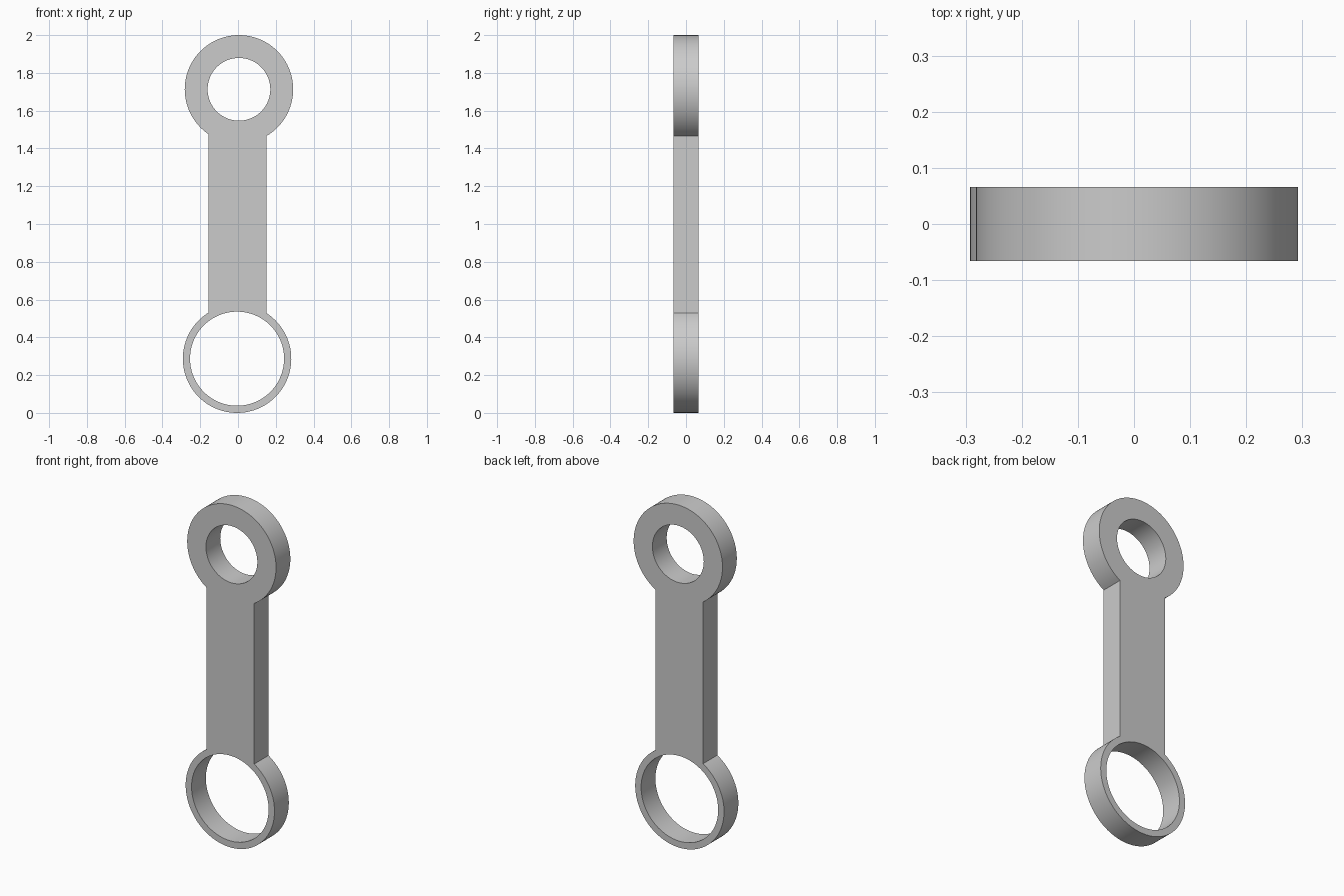
import bpy
from math import asin, cos, sin, pi, radians

cube = bpy.data.objects.get("Cube")
if cube:
    bpy.data.objects.remove(cube, do_unlink=True)

HALF_DEPTH = 0.066
RING_R = 0.287
TOP, BOTTOM = (0.005, 1.713), (-0.005, 0.287)   # ring centres (x, z)
SHAFT_L, SHAFT_R = -0.156, 0.151

# Plain grey
grey = bpy.data.materials.new("grey")
grey.use_nodes = True
colour = (0.6, 0.6, 0.6, 1)
grey.diffuse_color = colour
grey.node_tree.nodes["Principled BSDF"].inputs["Base Color"].default_value = colour


def arc(centre, radius, start, end, steps=96):
    """Points along an arc, angles measured from +x towards +z."""
    angles = [start + (end - start) * i / steps for i in range(steps + 1)]
    return [(centre[0] + radius * cos(a), centre[1] + radius * sin(a)) for a in angles]


def circle(centre, radius):
    return arc(centre, radius, 0, 2 * pi)[:-1]


def off_axis(x, centre):
    """Angle from the vertical where a ring meets a shaft side."""
    return asin((x - centre[0]) / RING_R)


# Outline: upper ring, shaft sides and lower ring in one loop
outline = arc(TOP, RING_R, -pi / 2 + off_axis(SHAFT_R, TOP),
              3 * pi / 2 + off_axis(SHAFT_L, TOP))
outline += arc(BOTTOM, RING_R, pi / 2 - off_axis(SHAFT_L, BOTTOM),
               5 * pi / 2 - off_axis(SHAFT_R, BOTTOM))

# Filled profile with two holes, extruded to thickness
curve = bpy.data.curves.new("link_profile", "CURVE")
curve.dimensions = "2D"
curve.fill_mode = "BOTH"
curve.extrude = HALF_DEPTH
for loop in (outline, circle(TOP, 0.166), circle(BOTTOM, 0.249)):
    spline = curve.splines.new("POLY")
    spline.points.add(len(loop) - 1)
    for point, (x, z) in zip(spline.points, loop):
        point.co = (x, z, 0, 1)
    spline.use_cyclic_u = True
curve.materials.append(grey)

link = bpy.data.objects.new("connecting_link", curve)
link.rotation_euler.x = pi / 2
bpy.context.collection.objects.link(link)

# Turn into a clean welded mesh with sharp rims
bpy.ops.object.select_all(action="DESELECT")
link.select_set(True)
bpy.context.view_layer.objects.active = link
bpy.ops.object.convert(target="MESH")
bpy.ops.object.transform_apply(location=False, rotation=True, scale=False)
bpy.ops.object.mode_set(mode="EDIT")
bpy.ops.mesh.select_all(action="SELECT")
bpy.ops.mesh.remove_doubles(threshold=0.0001)
bpy.ops.mesh.normals_make_consistent(inside=False)
bpy.ops.object.mode_set(mode="OBJECT")
bpy.ops.object.shade_smooth_by_angle(angle=radians(30))
